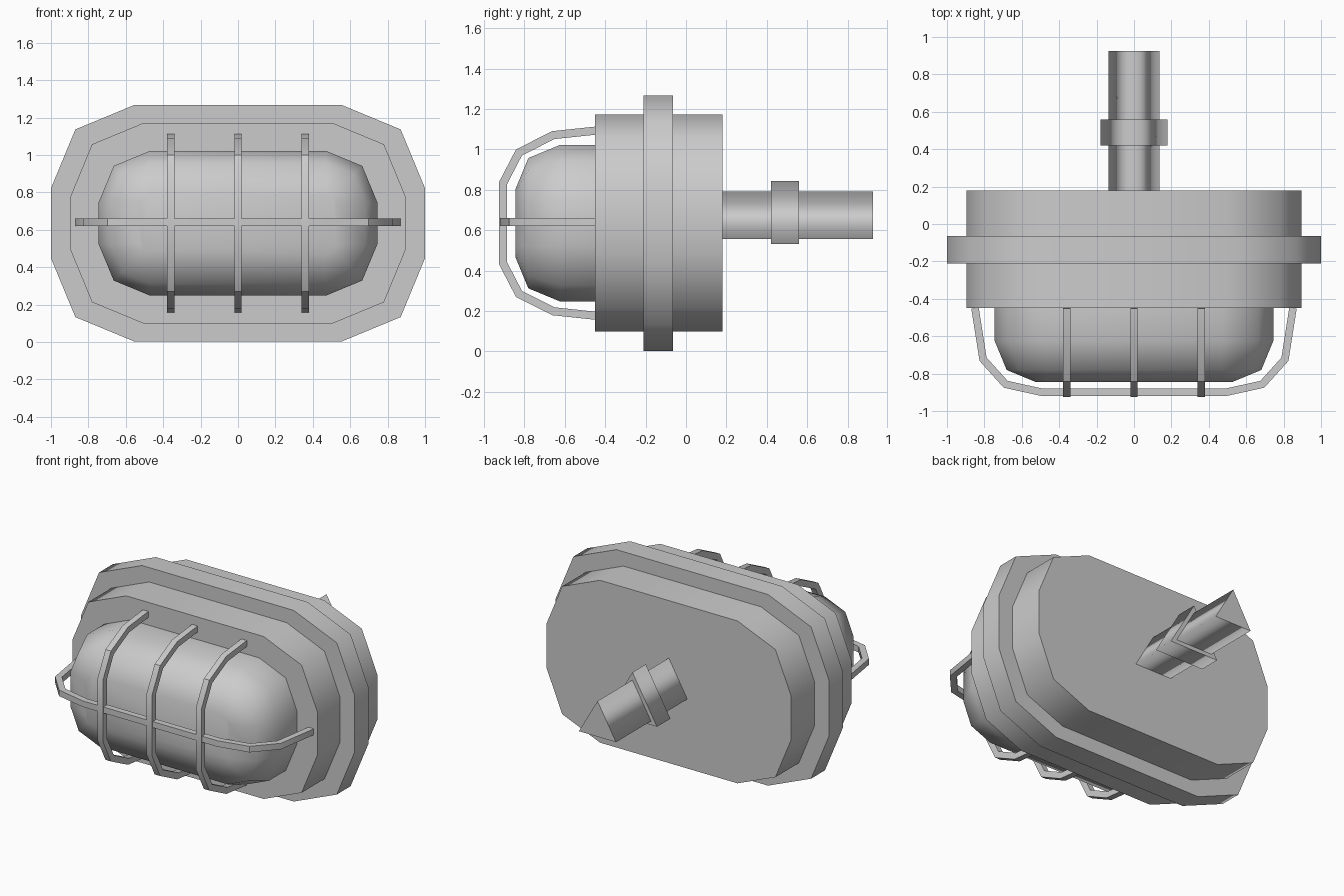
import bpy, math
from mathutils import Vector

if "Cube" in bpy.data.objects:
    bpy.data.objects.remove(bpy.data.objects["Cube"])

ZC = 0.635  # height of the lamp axis


def make(name, verts, faces, angle=None):
    me = bpy.data.meshes.new(name)
    me.from_pydata(verts, [], faces)
    me.update()
    ob = bpy.data.objects.new(name, me)
    bpy.context.collection.objects.link(ob)
    bpy.ops.object.select_all(action='DESELECT')
    ob.select_set(True)
    bpy.context.view_layer.objects.active = ob
    bpy.ops.object.mode_set(mode='EDIT')
    bpy.ops.mesh.select_all(action='SELECT')
    bpy.ops.mesh.normals_make_consistent(inside=False)
    bpy.ops.object.mode_set(mode='OBJECT')
    if angle:
        bpy.ops.object.shade_smooth_by_angle(angle=math.radians(angle))
    return ob


def loft(name, rings, angle=None):
    """Skin a list of (outline, y) rings and cap both ends."""
    n = len(rings[0][0])
    verts = [(x, y, ZC + z) for outline, y in rings for x, z in outline]
    faces = [(k * n + i, k * n + (i + 1) % n, (k + 1) * n + (i + 1) % n, (k + 1) * n + i)
             for k in range(len(rings) - 1) for i in range(n)]
    faces += [tuple(range(n)), tuple(range((len(rings) - 1) * n, len(rings) * n))]
    return make(name, verts, faces, angle)


def rounded(w, h, r):
    """Rectangle outline with two-segment round corners (12 points)."""
    pts = []
    for q, (sx, sz) in enumerate([(1, 1), (-1, 1), (-1, -1), (1, -1)]):
        for s in range(3):
            a = math.radians(90 * q + 45 * s)
            pts.append((sx * (w - r) + r * math.cos(a), sz * (h - r) + r * math.sin(a)))
    return pts


def tri_prism(name, radius, y0, y1):
    tri = [(radius * math.cos(math.radians(a)), radius * math.sin(math.radians(a)))
           for a in (90, 210, 330)]
    ob = loft(name, [(tri, y0), (tri, y1)])
    # smooth sides, crisp flat caps
    for p in ob.data.polygons:
        p.use_smooth = len(p.vertices) == 4
    for e in ob.data.edges:
        a, b = (ob.data.vertices[i].co.y for i in e.vertices)
        e.use_edge_sharp = abs(a - b) < 1e-5


def bar(name, half, place, t=0.02):
    """Square bar swept along a half path mirrored across the lamp axis."""
    path = [Vector(p) for p in half] + [Vector((-u, y)) for u, y in reversed(half)]
    verts, faces = [], []
    for i, p in enumerate(path):
        d0 = (p - path[i - 1]).normalized() if i else Vector((0, -1))
        d1 = (path[i + 1] - p).normalized() if i < len(path) - 1 else Vector((0, 1))
        n0, n1 = Vector((-d0.y, d0.x)), Vector((-d1.y, d1.x))
        m = (n0 + n1).normalized()
        m *= t / m.dot(n0)
        for s, c in ((1, -t), (1, t), (-1, t), (-1, -t)):
            q = p + m * s
            verts.append(place(q.x, q.y, c))
    for k in range(len(path) - 1):
        faces += [(4 * k + i, 4 * k + (i + 1) % 4, 4 * k + 4 + (i + 1) % 4, 4 * k + 4 + i)
                  for i in range(4)]
    e = 4 * (len(path) - 1)
    faces += [(0, 1, 2, 3), (e, e + 1, e + 2, e + 3)]
    make(name, verts, faces, 35)


# housing and its wider flange
body = rounded(0.895, 0.537, 0.392)
loft("housing", [(body, -0.45), (body, 0.18)], 60)
rim = rounded(1.0, 0.632, 0.445)
loft("flange", [(rim, -0.21), (rim, -0.065)], 60)

# glass cover with a rounded front edge
rings = [(rounded(0.745, 0.387, 0.275), -0.45)]
for a in (0, 45, 90):
    inset = 0.22 * (1 - math.cos(math.radians(a)))
    rings.append((rounded(0.745 - inset, 0.387 - inset, 0.275 - inset),
                  -0.625 - 0.22 * math.sin(math.radians(a))))
loft("glass_cover", rings, 60)

# guard cage: three upright bars and one cross bar
upright = [(0.458, -0.45), (0.436, -0.657), (0.35, -0.827), (0.2, -0.905)]
for label, x in (("left", -0.36), ("middle", 0), ("right", 0.36)):
    bar("guard_bar_" + label, upright, lambda u, y, c, x=x: (x + c, y, ZC + u))
cross = [(0.85, -0.45), (0.807, -0.723), (0.686, -0.857), (0.49, -0.9)]
bar("guard_cross_bar", cross, lambda u, y, c: (u, y, ZC + 0.005 + c))

# three-sided conduit and its collar at the back
tri_prism("conduit", 0.157, 0.17, 0.925)
tri_prism("conduit_collar", 0.208, 0.42, 0.56)
